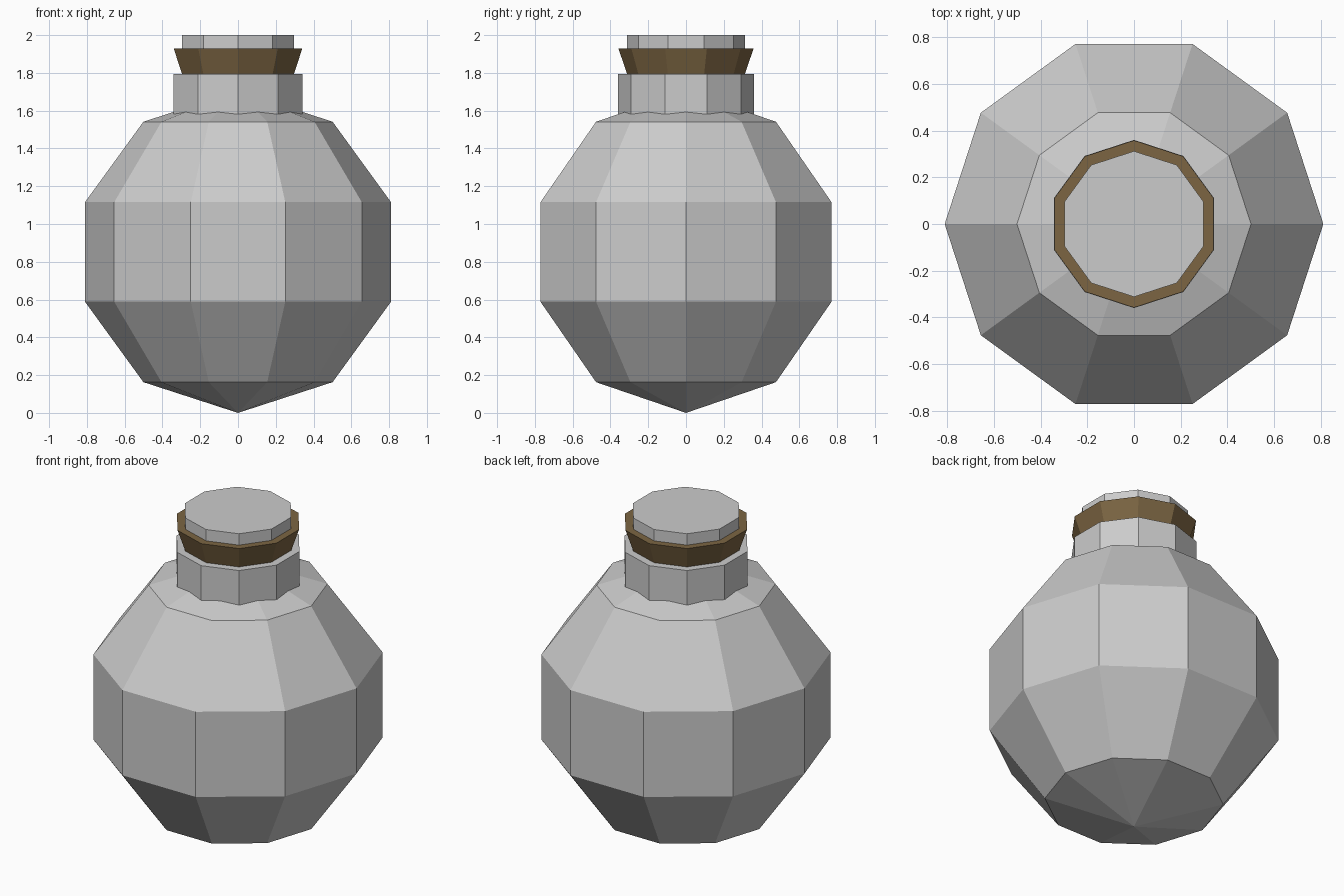
import bpy
from math import radians

if "Cube" in bpy.data.objects:
    bpy.data.objects.remove(bpy.data.objects["Cube"])

SIDES = 10


def frustum(name, r_low, r_high, z_low, z_high, mat=None):
    """Ten-sided flat-faced tapered drum with corners on the y axis."""
    bpy.ops.mesh.primitive_cone_add(
        vertices=SIDES, radius1=r_low, radius2=r_high,
        depth=z_high - z_low, location=(0, 0, (z_low + z_high) / 2))
    obj = bpy.context.object
    obj.name = name
    if mat:
        obj.data.materials.append(mat)
    return obj


brown = bpy.data.materials.new("brown_band")
brown.diffuse_color = (0.2, 0.13, 0.055, 1)
brown.use_nodes = True
brown.node_tree.nodes["Principled BSDF"].inputs["Base Color"].default_value = brown.diffuse_color

# Faceted round flask body, turned so a corner faces the front
bpy.ops.mesh.primitive_uv_sphere_add(
    segments=SIDES, ring_count=5, radius=0.852, location=(0, 0, 0.852),
    rotation=(0, 0, radians(90)))
bpy.context.object.name = "flask_body"

# Neck, flared band and stopper
frustum("neck", 0.36, 0.36, 1.55, 1.795)
frustum("neck_band", 0.312, 0.358, 1.795, 1.93, brown)
frustum("stopper", 0.312, 0.312, 1.80, 2.0)
